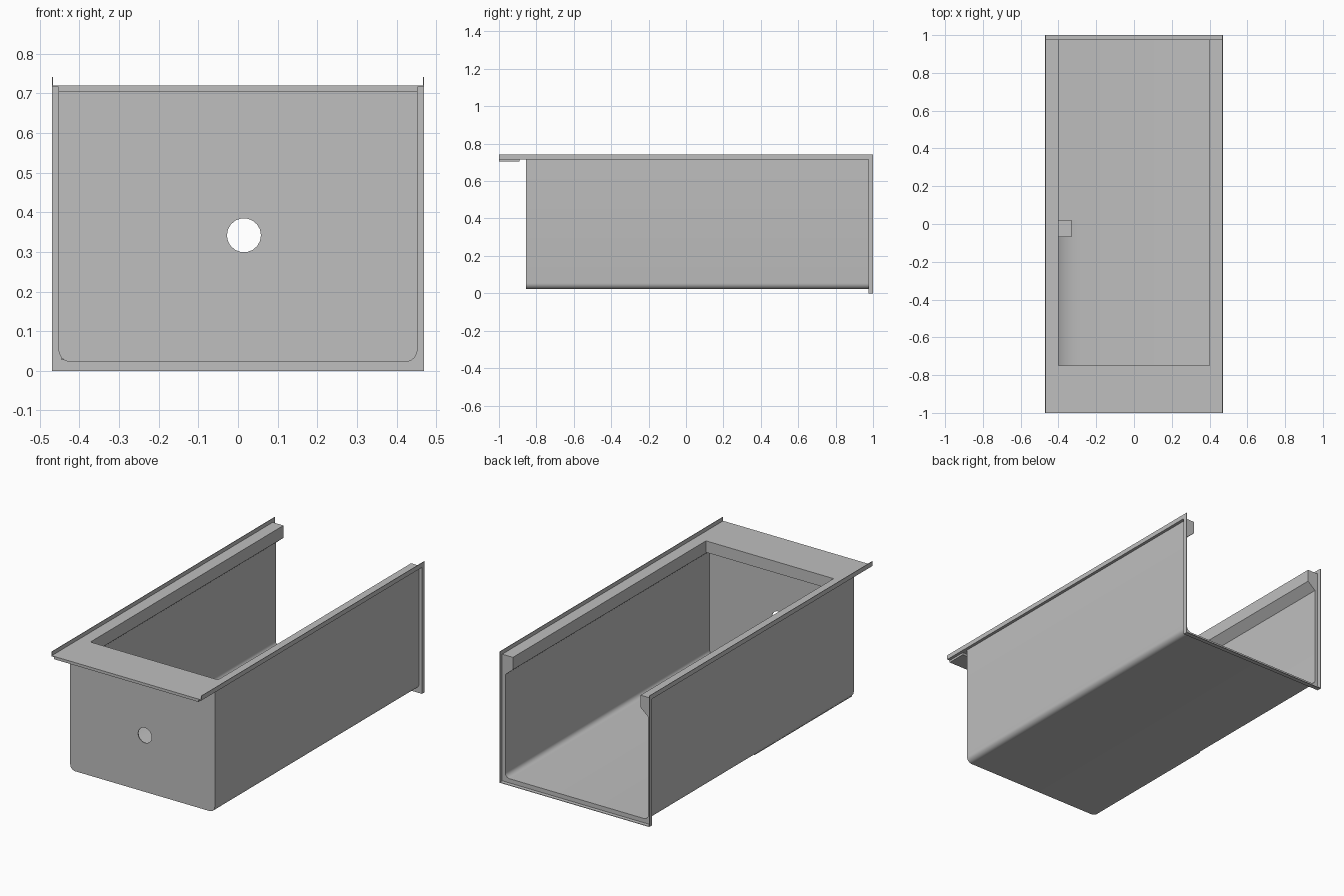
import bpy, bmesh, math

cube = bpy.data.objects.get("Cube")
if cube:
    bpy.data.objects.remove(cube, do_unlink=True)

GREY = (0.52, 0.52, 0.52, 1)
metal = bpy.data.materials.new("light_grey_sheet")
metal.use_nodes = True
metal.diffuse_color = GREY
metal.node_tree.nodes["Principled BSDF"].inputs["Base Color"].default_value = GREY

# Main dimensions
OUT, WALL, OPEN = 0.47, 0.453, 0.40      # half widths: rim, body, opening
RIM, TOP, FLOOR = 0.72, 0.742, 0.022     # heights
FRONT, BACK, T = -0.855, 0.978, 0.005

PLACE = {"X": lambda u, v, t: (t, u, v),
         "Y": lambda u, v, t: (u, t, v),
         "Z": lambda u, v, t: (u, v, t)}


def prism(name, axis, t0, t1, *loops):
    """Fill an outline (with optional holes) and extrude it along an axis."""
    bm = bmesh.new()
    edges = []
    for loop in loops:
        vs = [bm.verts.new(PLACE[axis](u, v, t0)) for u, v in loop]
        edges += [bm.edges.new((a, b)) for a, b in zip(vs, vs[1:] + vs[:1])]
    bmesh.ops.triangle_fill(bm, edges=edges, use_beauty=True)
    ext = bmesh.ops.extrude_face_region(bm, geom=bm.faces[:], use_keep_orig=True)
    move = PLACE[axis](0, 0, t1 - t0)
    bmesh.ops.translate(bm, vec=move, verts=[g for g in ext["geom"] if isinstance(g, bmesh.types.BMVert)])
    bmesh.ops.recalc_face_normals(bm, faces=bm.faces[:])
    mesh = bpy.data.meshes.new(name)
    bm.to_mesh(mesh)
    bm.free()
    mesh.materials.append(metal)
    ob = bpy.data.objects.new(name, mesh)
    bpy.context.collection.objects.link(ob)
    return ob


def rect(u0, u1, v0, v1):
    return [(u0, v0), (u1, v0), (u1, v1), (u0, v1)]


def trough(inset, top, radius=0.032, steps=6):
    """Open-topped outline with rounded lower corners, left to right."""
    w, z, r = WALL - inset, FLOOR + inset, radius - inset
    arc = [(w - r + r * math.cos(a), z + r - r * math.sin(a))
           for a in (math.pi / 2 * i / steps for i in range(steps + 1))]
    right = [(w, top)] + arc
    return [(-x, y) for x, y in right] + right[::-1]


def smooth(ob):
    bpy.ops.object.select_all(action="DESELECT")
    ob.select_set(True)
    bpy.context.view_layer.objects.active = ob
    bpy.ops.object.shade_smooth_by_angle(angle=math.radians(30))


# Body: side walls and floor in one bent sheet
smooth(prism("body_shell", "Y", FRONT, BACK,
             trough(0, RIM) + trough(T, RIM)[::-1]))

# Front wall with its round hole
hole = [(0.015 + 0.043 * math.cos(a), 0.342 + 0.043 * math.sin(a))
        for a in (math.tau * i / 18 for i in range(18))]
prism("front_wall", "Y", FRONT, FRONT + T, trough(0, RIM), hole)

# Top rim plate around the opening, open at the back
prism("top_rim", "Z", RIM - 0.004, RIM,
      [(-OUT, -1), (OUT, -1), (OUT, BACK), (OPEN, BACK), (OPEN, -0.75),
       (-OPEN, -0.75), (-OPEN, BACK), (-OUT, BACK)])
prism("front_fold", "Y", -1, -0.89, rect(-WALL, WALL, 0.704, RIM - 0.002))

# Rails under the rim, sloping back to the walls
prism("front_rail", "X", -WALL + T, WALL - T,
      [(FRONT + T, RIM - 0.002), (-0.75, RIM - 0.002), (-0.75, 0.655), (FRONT + T, 0.60)])
for side, s in (("left", 1), ("right", -1)):
    prism(side + "_rail", "Y", FRONT + T, BACK,
          [(s * (WALL - 0.002), RIM - 0.002), (s * OPEN, RIM - 0.002),
           (s * OPEN, 0.65), (s * (WALL - 0.002), 0.607)])
    # Upright edge of the rim
    prism(side + "_rim_lip", "Y", -1, 1,
          rect(s * (OUT - 0.003), s * OUT, RIM - 0.004, TOP))
    # Back edge turned rearwards
    prism(side + "_back_lip", "Y", BACK - 0.003, 1,
          rect(s * (OUT - 0.003), s * OUT, 0, RIM))
prism("bottom_back_lip", "Y", BACK - 0.003, 1, rect(-OUT, OUT, 0, 0.003))

# Flange around the open back
frame = [(-OUT, RIM), (-OUT, 0), (OUT, 0), (OUT, RIM)]
prism("back_flange", "Y", BACK - 0.003, BACK, frame + trough(T, RIM)[::-1])

# Curved cove along the lower right inside corner, with a small block at its end
R = 0.1
cove = [(-0.28 - 0.165 * math.sin(a), FLOOR + T + R * (1 - math.cos(a)))
        for a in (math.pi / 2 * i / 8 for i in range(9))]
smooth(prism("inner_cove", "Y", FRONT + T, 0.02, cove + [(-0.445, FLOOR + T)]))
prism("cove_block", "Y", -0.07, 0.02, rect(-0.445, -0.33, FLOOR + T, 0.10))
